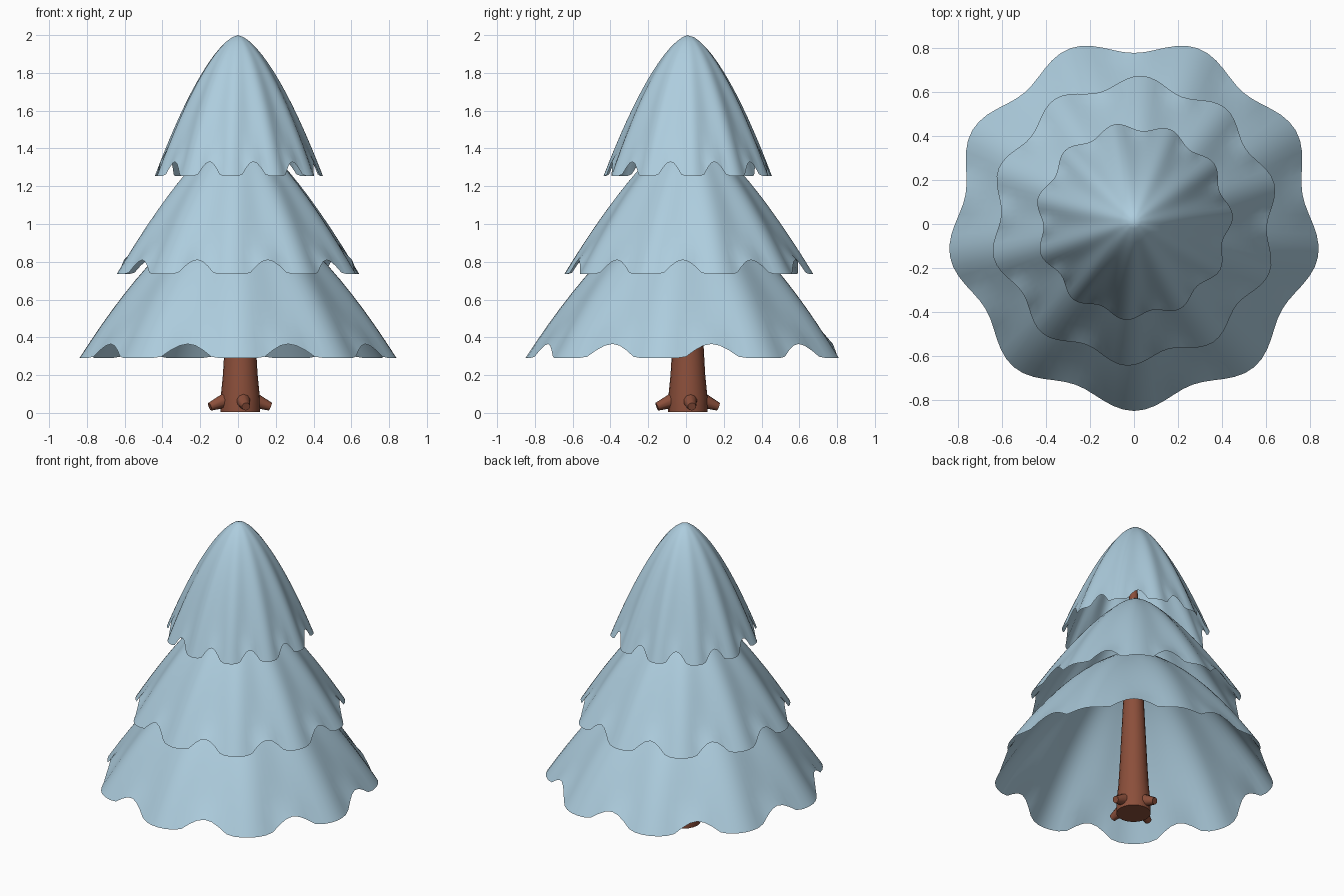
import bpy, bmesh, math
from mathutils import Vector

cube = bpy.data.objects.get("Cube")
if cube:
    bpy.data.objects.remove(cube)


def material(name, rgb):
    m = bpy.data.materials.new(name)
    m.use_nodes = True
    m.diffuse_color = (*rgb, 1)
    m.node_tree.nodes["Principled BSDF"].inputs["Base Color"].default_value = (*rgb, 1)
    return m


foliage = material("frosty_blue", (0.42, 0.61, 0.73))
bark = material("red_brown_bark", (0.26, 0.078, 0.043))


def finish(bm, name, mat, angle=60):
    mesh = bpy.data.meshes.new(name)
    bm.to_mesh(mesh)
    bm.free()
    mesh.materials.append(mat)
    obj = bpy.data.objects.new(name, mesh)
    bpy.context.collection.objects.link(obj)
    bpy.ops.object.select_all(action="DESELECT")
    obj.select_set(True)
    bpy.context.view_layer.objects.active = obj
    bpy.ops.object.shade_smooth_by_angle(angle=math.radians(angle))
    return obj


def bridge(bm, upper, lower):
    n = len(upper)
    for i in range(n):
        j = (i + 1) % n
        bm.faces.new((upper[i], lower[i], lower[j], upper[j]))


def tier(name, apex, rim, radius, power, lobes, phase, shift, wave=0.085, lift=0.075):
    """Open scalloped skirt: folds deepen and the hem arches up between lobes."""
    bm = bmesh.new()
    rows, count = 14, lobes * 12
    top = bm.verts.new((0, shift * 0.5, apex))
    previous = None
    for row in range(1, rows + 1):
        t = row / rows
        ring = []
        for i in range(count):
            a = math.tau * i / count + math.radians(phase)
            fold = math.cos(lobes * math.tau * i / count)
            r = radius * t * (1 - wave * t * (1 - fold) / 2)
            z = apex - (apex - rim) * t ** power
            z += lift * max(0, 0.1 - 0.9 * fold) * t ** 8
            ring.append(bm.verts.new((r * math.cos(a), r * math.sin(a) + shift, z)))
        if previous:
            bridge(bm, previous, ring)
        else:
            for i in range(count):
                bm.faces.new((top, ring[i], ring[(i + 1) % count]))
        previous = ring
    return finish(bm, name, foliage)


tier("lower_branches", 1.11, 0.29, 0.85, 1.6, 9, -90, 0.0)
tier("middle_branches", 1.50, 0.735, 0.66, 1.41, 10, -93, 0.015)
tier("upper_branches", 2.0, 1.255, 0.45, 1.56, 11, -95, 0.012)

# Tapered trunk
bm = bmesh.new()
profile = [(0.024, 1.57), (0.062, 0.8), (0.085, 0.32), (0.092, 0.2), (0.104, 0.08), (0.104, 0.005)]
rings = []
for r, z in profile:
    rings.append([bm.verts.new((0.012 + r * math.cos(math.tau * i / 20),
                                0.01 + r * math.sin(math.tau * i / 20), z)) for i in range(20)])
for upper, lower in zip(rings, rings[1:]):
    bridge(bm, upper, lower)
bm.faces.new(rings[0])
bm.faces.new(reversed(rings[-1]))
finish(bm, "trunk", bark, 40)

# Stubby roots around the base
for number, degrees in enumerate((-78, 8, 100, 198)):
    a = math.radians(degrees)
    out = Vector((math.cos(a), math.sin(a), 0))
    start = out * 0.07 + Vector((0.01, 0.01, 0.07))
    end = out * 0.165 + Vector((0.008, 0.008, 0.033))
    axis = end - start
    bm = bmesh.new()
    bmesh.ops.create_cone(bm, cap_ends=True, segments=10, radius1=0.042,
                          radius2=0.022, depth=axis.length)
    bmesh.ops.rotate(bm, verts=bm.verts, matrix=axis.to_track_quat("Z", "Y").to_matrix())
    bmesh.ops.translate(bm, verts=bm.verts, vec=(start + end) / 2)
    for v in bm.verts:
        v.co.z = max(v.co.z, 0)
    finish(bm, f"root_{number + 1}", bark, 45)
